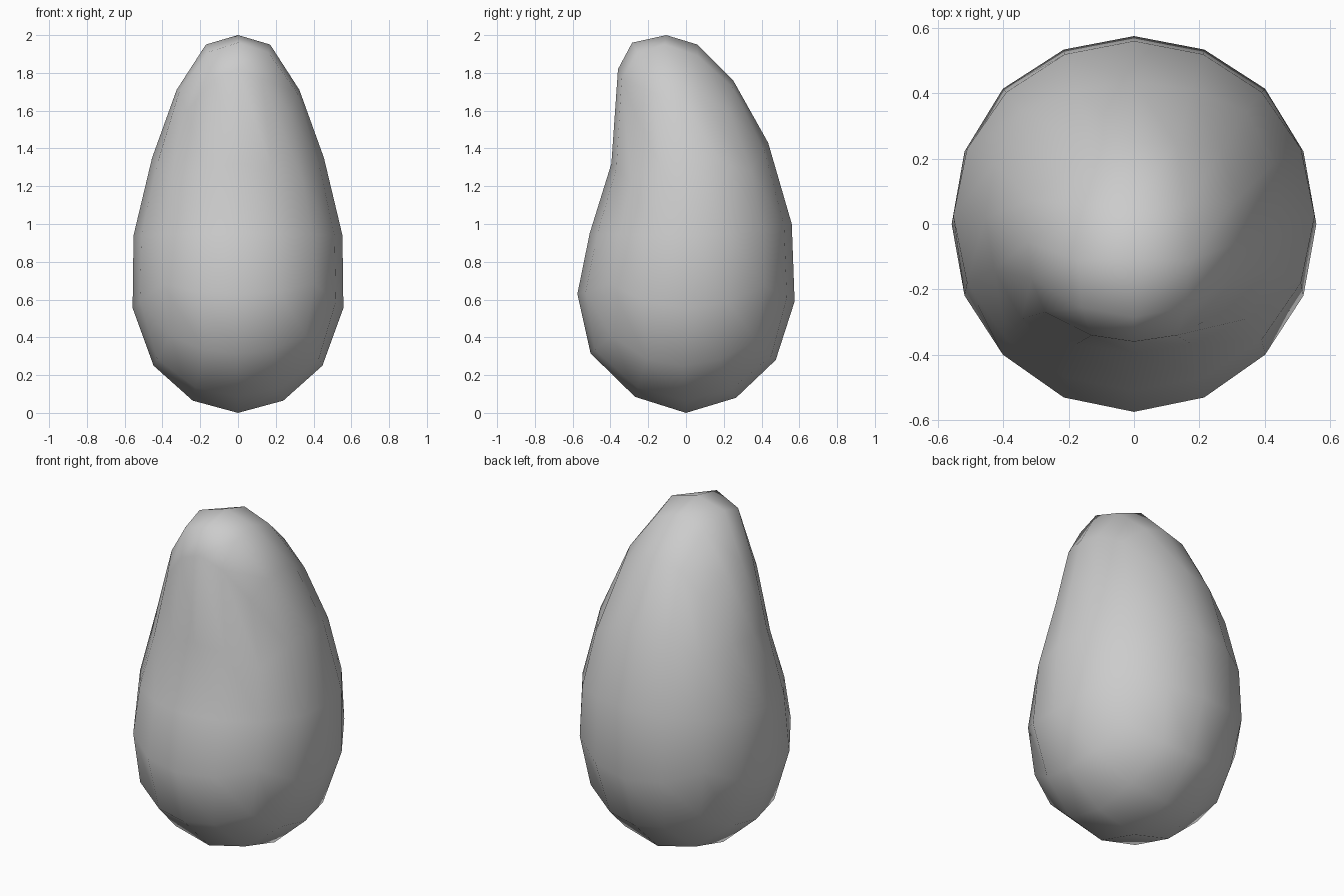
import bpy, bmesh, math

cube = bpy.data.objects.get("Cube")
if cube:
    bpy.data.objects.remove(cube, do_unlink=True)

# Outline every 22.5 degrees of latitude, bottom to top:
# side x, side z, back y, back z, front y, front z
RINGS = [
    (0, 0, 0, 0, 0, 0),
    (.24, .065, .265, .08, -.27, .085),
    (.447, .25, .475, .28, -.505, .315),
    (.558, .555, .575, .59, -.575, .63),
    (.553, .94, .56, 1.0, -.51, .95),
    (.455, 1.35, .435, 1.43, -.395, 1.32),
    (.325, 1.71, .25, 1.76, -.36, 1.82),
    (.17, 1.95, .06, 1.95, -.285, 1.96),
    (0, 2, -.105, 2, -.105, 2),
]


def over_pole(row):
    """Continue the outline over a pole onto the opposite side."""
    x, z, by, bz, fy, fz = row
    return (-x, z, fy, fz, by, bz)


ROWS = [over_pole(RINGS[1])] + RINGS + [over_pole(RINGS[-2])]


def outline(latitude):
    """Smoothly interpolated outline at a latitude in radians."""
    u = (latitude / math.pi + .5) * 8
    i = min(int(u + 1e-5), 7)
    t = u - i
    return [b + .5 * t * (c - a + t * (2 * a - 5 * b + 4 * c - d
                                       + t * (3 * (b - c) + d - a)))
            for a, b, c, d in zip(*ROWS[i:i + 4])]


def shape(direction):
    """Place a unit direction on the egg surface."""
    x, z, by, bz, fy, fz = outline(math.asin(max(-1, min(1, direction.z))))
    flat = math.hypot(direction.x, direction.y)
    c, s = (direction.x / flat, direction.y / flat) if flat > 1e-5 else (0, 1)
    end_z = bz if s > 0 else fz
    return (x * c, (by + fy) / 2 + (by - fy) / 2 * s, z * c * c + end_z * s * s)


# Sphere made of six even grids, reshaped into the leaning body
bm = bmesh.new()
bmesh.ops.create_cube(bm, size=2)
bmesh.ops.subdivide_edges(bm, edges=bm.edges[:], cuts=3, use_grid_fill=True)
for v in bm.verts:
    for axis in range(3):
        v.co[axis] = math.tan(v.co[axis] * math.pi / 4)
    v.co = shape(v.co.normalized())
bmesh.ops.recalc_face_normals(bm, faces=bm.faces[:])
for face in bm.faces:
    face.smooth = True
mesh = bpy.data.meshes.new("egg_body")
bm.to_mesh(mesh)
bm.free()

# One plain grey material
grey = bpy.data.materials.new("plain_grey")
grey.use_nodes = True
color = (.6, .6, .6, 1)
grey.diffuse_color = color
grey.node_tree.nodes["Principled BSDF"].inputs["Base Color"].default_value = color
mesh.materials.append(grey)

body = bpy.data.objects.new("egg_body", mesh)
bpy.context.collection.objects.link(body)
